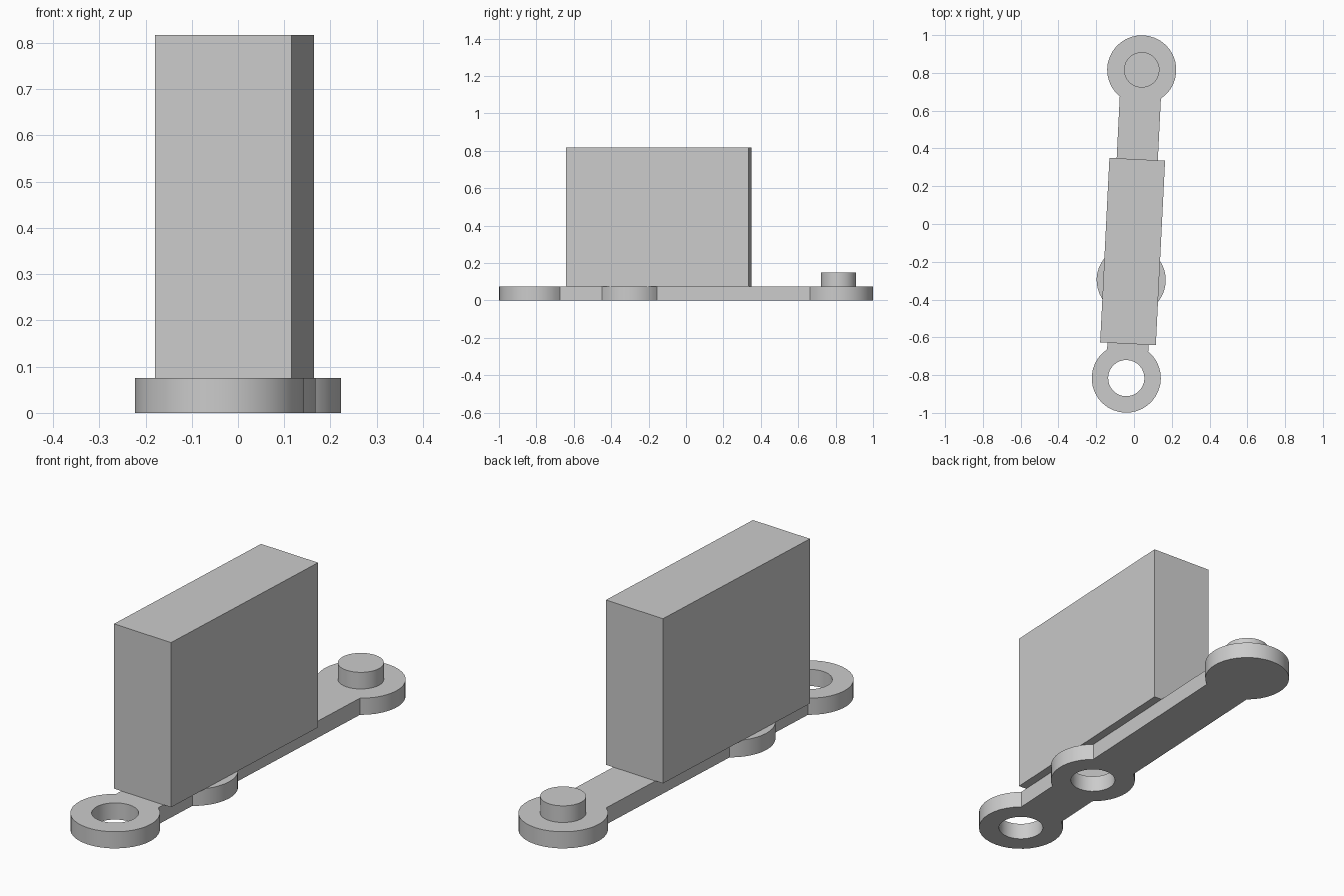
import bpy, bmesh
from math import asin, atan2, cos, sin, pi
from mathutils import Matrix

cube = bpy.data.objects.get("Cube")
if cube:
    bpy.data.objects.remove(cube, do_unlink=True)

THICK, DISC_R, HOLE_R, PIN_R, ARM_W = 0.075, 0.183, 0.096, 0.094, 0.109
END, MID = 0.817, -0.297            # disc positions along the arm
TILT = -atan2(0.041, END)           # the whole part leans slightly in plan
SEGS = 32

grey = bpy.data.materials.new("grey")
grey.use_nodes = True
grey.diffuse_color = (0.6, 0.6, 0.6, 1)
grey.node_tree.nodes["Principled BSDF"].inputs["Base Color"].default_value = (0.6, 0.6, 0.6, 1)


def arc(y, r, start, end, n):
    angles = [start + (end - start) * i / n for i in range(n + 1)]
    return [(r * cos(a), y + r * sin(a)) for a in angles]


def circle(y, r):
    return arc(y, r, 0, 2 * pi, SEGS)[:-1]


def add_loop(bm, points, z):
    verts = [bm.verts.new((x, y, z)) for x, y in points]
    return [bm.edges.new((v, verts[i - 1])) for i, v in enumerate(verts)]


def finish(name, bm):
    mesh = bpy.data.meshes.new(name)
    bm.to_mesh(mesh)
    bm.free()
    mesh.materials.append(grey)
    obj = bpy.data.objects.new(name, mesh)
    obj.rotation_euler.z = TILT
    bpy.context.collection.objects.link(obj)
    bpy.ops.object.select_all(action="DESELECT")
    obj.select_set(True)
    bpy.context.view_layer.objects.active = obj
    bpy.ops.object.shade_smooth_by_angle(angle=0.6)


# Flat link: three discs joined by a straight arm, two of them pierced
neck = asin(ARM_W / DISC_R)         # half angle where the arm meets a disc
side = pi / 2 - neck
outline = (arc(-END, DISC_R, pi / 2 + neck, 2.5 * pi - neck, 28)
           + arc(MID, DISC_R, -side, side, 12)
           + arc(END, DISC_R, neck - pi / 2, 1.5 * pi - neck, 28)
           + arc(MID, DISC_R, pi - side, pi + side, 12))
bm = bmesh.new()
edges = add_loop(bm, outline, 0)
for y in (-END, MID):
    edges += add_loop(bm, circle(y, HOLE_R), 0)
bmesh.ops.triangle_fill(bm, edges=edges, use_beauty=True)
ext = bmesh.ops.extrude_face_region(bm, geom=bm.faces[:], use_keep_orig=True)
top = [g for g in ext["geom"] if isinstance(g, bmesh.types.BMVert)]
bmesh.ops.translate(bm, verts=top, vec=(0, 0, THICK))
bmesh.ops.recalc_face_normals(bm, faces=bm.faces[:])
finish("link_plate", bm)

# Round pin on the back disc
bm = bmesh.new()
bmesh.ops.create_cone(bm, cap_ends=True, segments=SEGS, radius1=PIN_R, radius2=PIN_R,
                      depth=THICK, matrix=Matrix.Translation((0, END, THICK * 1.5)))
bottom = [f for f in bm.faces if f.normal.z < -0.5]
bmesh.ops.delete(bm, geom=bottom, context="FACES_ONLY")
finish("pin", bm)

# Tall block, hollow, its floor open over the middle hole
WIDTH, LENGTH, HEIGHT, CENTRE = 0.295, 0.978, 0.742, -0.146
bm = bmesh.new()
bmesh.ops.create_cube(bm, size=1, matrix=Matrix.Translation((0, CENTRE, THICK + HEIGHT / 2))
                      @ Matrix.Diagonal((WIDTH, LENGTH, HEIGHT, 1)))
bm.normal_update()
floor = [f for f in bm.faces if f.normal.z < -0.5]
rim = list(floor[0].edges)
bmesh.ops.delete(bm, geom=floor, context="FACES_ONLY")
rim += add_loop(bm, circle(MID, HOLE_R), THICK)
filled = bmesh.ops.triangle_fill(bm, edges=rim, use_beauty=True)["geom"]
for f in filled:
    if isinstance(f, bmesh.types.BMFace):
        f.normal_update()
        if f.normal.z > 0:
            f.normal_flip()
finish("block", bm)
